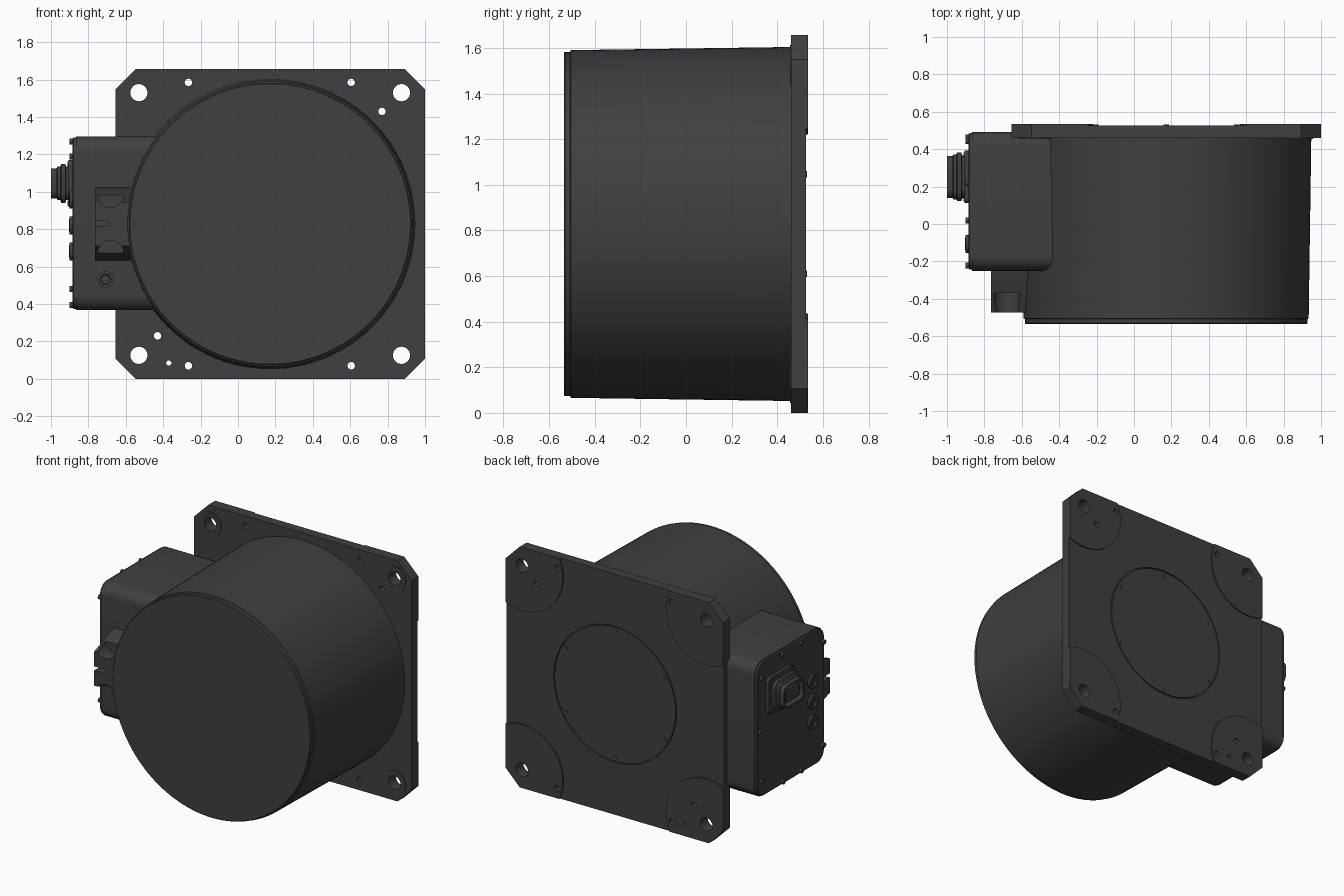
import bpy, bmesh
from math import sin, cos, pi, radians

if "Cube" in bpy.data.objects:
    bpy.data.objects.remove(bpy.data.objects["Cube"])

CX, CZ = 0.172, 0.828          # axis of the drum and plate
HALF = 0.828                   # half width of the plate
dark = bpy.data.materials.new("dark_grey")
dark.diffuse_color = (0.05, 0.05, 0.055, 1)
dark.use_nodes = True
dark.node_tree.nodes["Principled BSDF"].inputs["Base Color"].default_value = dark.diffuse_color


def circle(u, v, r, n=32):
    return [(u + r * cos(2 * pi * i / n), v + r * sin(2 * pi * i / n)) for i in range(n)]


def round_rect(u0, u1, v0, v1, r, n=8):
    pts = []
    for k, (u, v) in enumerate([(u1 - r, v1 - r), (u0 + r, v1 - r), (u0 + r, v0 + r), (u1 - r, v0 + r)]):
        for i in range(n + 1):
            a = (k + i / n) * pi / 2
            pts.append((u + r * cos(a), v + r * sin(a)))
    return pts


def build(name, axis, *solids):
    """Each solid is a list of (profile, position along axis) rings, capped at both ends."""
    bm = bmesh.new()
    for rings in solids:
        rows = []
        for prof, t in rings:
            rows.append([bm.verts.new({'x': (t, u, v), 'y': (u, t, v)}[axis]) for u, v in prof])
        for a, b in zip(rows, rows[1:]):
            n = len(a)
            for i in range(n):
                bm.faces.new((a[i], a[(i + 1) % n], b[(i + 1) % n], b[i]))
        bm.faces.new(rows[0])
        bm.faces.new(rows[-1])
    bmesh.ops.recalc_face_normals(bm, faces=bm.faces)
    me = bpy.data.meshes.new(name)
    bm.to_mesh(me)
    bm.free()
    ob = bpy.data.objects.new(name, me)
    bpy.context.collection.objects.link(ob)
    me.materials.append(dark)
    return ob


def prism(prof, t0, t1):
    return [(prof, t0), (prof, t1)]


def boolean(ob, cutter, op='DIFFERENCE'):
    m = ob.modifiers.new("cut", 'BOOLEAN')
    m.operation, m.solver, m.object = op, 'EXACT', cutter
    bpy.context.view_layer.objects.active = ob
    bpy.ops.object.modifier_apply(modifier=m.name)


# mounting plate with chamfered corners
c, h = 0.108, HALF
outline = [(CX + x, CZ + z) for x, z in [
    (-h + c, -h), (h - c, -h), (h, -h + c), (h, h - c),
    (h - c, h), (-h + c, h), (-h, h - c), (-h, -h + c)]]
plate = build("mounting_plate", 'y', prism(outline, 0.46, 0.526))

# raised corner pads on the back and spot faces on the front, around each bolt hole
bolts = [(CX + sx * 0.702, CZ + sz * 0.702) for sx in (-1, 1) for sz in (-1, 1)]
pads = build("corner_pads", 'y', *[prism(circle(x, z, 0.31, 96), 0.52, 0.535) for x, z in bolts])
trim = build("pad_trim", 'y', prism(outline, 0.4, 0.6))
boolean(pads, trim, 'INTERSECT')
spots = build("bolt_spot_faces", 'y', *[prism(circle(x, z, 0.083, 48), 0.455, 0.465) for x, z in bolts])

# bolt holes and small through holes
small = [(-0.265, 1.585, 0.02), (0.605, 1.585, 0.02), (0.77, 1.43, 0.02), (-0.265, 0.07, 0.02),
         (0.605, 0.07, 0.02), (-0.43, 0.23, 0.02), (-0.37, 0.085, 0.014)]
holes = build("hole_cutters", 'y', *[prism(circle(x, z, 0.046), 0.4, 0.6) for x, z in bolts],
              *[prism(circle(x, z, r, 20), 0.4, 0.6) for x, z, r in small])
for ob in (plate, pads, spots):
    boolean(ob, holes)

# groove around the round rear cover
groove = build("groove_cutter", 'y', prism(circle(CX, CZ, 0.468, 96), 0.514, 0.56))
boolean(plate, groove)
build("rear_cover", 'y', prism(circle(CX, CZ, 0.460, 96), 0.50, 0.526))
build("rear_cover_screws", 'y', *[
    prism(circle(CX + 0.435 * sin(k * pi / 3), CZ + 0.435 * cos(k * pi / 3), 0.014, 16), 0.51, 0.531)
    for k in range(6)])


# slightly tapered drum with a stepped front rim
def ring(r):
    return circle(CX, CZ, r, 128)


build("drum_housing", 'y', [(ring(0.75), -0.535), (ring(0.755), -0.53), (ring(0.755), -0.508),
                            (ring(0.762), -0.505), (ring(0.776), 0.465)])

# side terminal box and its lid
build("terminal_box", 'x', prism(round_rect(-0.25, 0.493, 0.367, 1.297, 0.08), -0.866, -0.36))
build("terminal_box_lid", 'x', [(round_rect(-0.243, 0.486, 0.374, 1.29, 0.075), -0.86),
                                (round_rect(-0.243, 0.486, 0.374, 1.29, 0.075), -0.88),
                                (round_rect(-0.238, 0.481, 0.379, 1.285, 0.07), -0.884)])
lid_screws = [(0.445, 1.19), (0.22, 1.27), (-0.222, 1.19), (-0.222, 0.48),
              (0.02, 0.395), (0.445, 0.48), (0.462, 0.83), (0.02, 1.27), (0.22, 0.395)]
build("lid_screws", 'x', *[prism(circle(y, z, 0.016, 16), -0.902, -0.875) for y, z in lid_screws])

# three round plugs on the lid
build("lid_plugs", 'x', *[
    [(circle(-0.108, z, 0.048), -0.875), (circle(-0.108, z, 0.048), -0.90),
     (circle(-0.108, z, 0.03), -0.903), (circle(-0.108, z, 0.022), -0.893)]
    for z in (0.96, 0.82, 0.68)])


# stepped cable connector with a hollow end
def sq(hy, hz, r):
    return round_rect(0.252 - hy, 0.252 + hy, 1.045 - hz, 1.045 + hz, r)


build("connector_flange", 'x', prism(sq(0.14, 0.125, 0.03), -0.905, -0.875))
build("connector_shell", 'x', [
    (sq(0.115, 0.09, 0.05), -0.89), (sq(0.115, 0.09, 0.05), -0.92), (sq(0.13, 0.105, 0.055), -0.922),
    (sq(0.13, 0.105, 0.055), -0.945), (sq(0.12, 0.09, 0.05), -0.95), (sq(0.12, 0.09, 0.05), -0.965),
    (sq(0.112, 0.08, 0.045), -0.97), (sq(0.112, 0.08, 0.045), -1.0), (sq(0.097, 0.065, 0.035), -1.0),
    (sq(0.097, 0.065, 0.035), -0.96)])
build("connector_insert", 'x', prism(sq(0.075, 0.045, 0.025), -0.99, -0.955))
build("connector_screws", 'x', *[prism(circle(0.252 + sy * 0.118, 1.045 + sz * 0.104, 0.013, 16), -0.912, -0.90)
                                 for sy in (-1, 1) for sz in (-1, 1)])

# sloped lug on the front of the box, with screw pockets and a slot
slope = [(-0.22, 0.625), (-0.27, 0.637), (-0.472, 0.71), (-0.472, 0.945), (-0.27, 1.018), (-0.22, 1.03)]
lug = build("front_lug", 'x', prism(slope, -0.765, -0.5))
pockets = build("lug_cutters", 'y', *[prism(circle(-0.68, z, 0.07), -0.6, -0.37) for z in (0.985, 0.67)],
                prism(round_rect(-0.85, -0.69, 0.815, 0.843, 0.005, 2), -0.6, -0.4))
boolean(lug, pockets)

# round plug on the front of the box
build("front_plug", 'y', [(circle(-0.708, 0.532, 0.043), -0.24), (circle(-0.708, 0.532, 0.043), -0.262),
                          (circle(-0.708, 0.532, 0.028), -0.262), (circle(-0.708, 0.532, 0.024), -0.254)])

# remove cutters and shade
for ob in (trim, holes, groove, pockets):
    bpy.data.objects.remove(ob)
for ob in bpy.context.collection.objects:
    ob.select_set(True)
    bpy.context.view_layer.objects.active = ob
bpy.ops.object.shade_smooth_by_angle(angle=radians(30))
